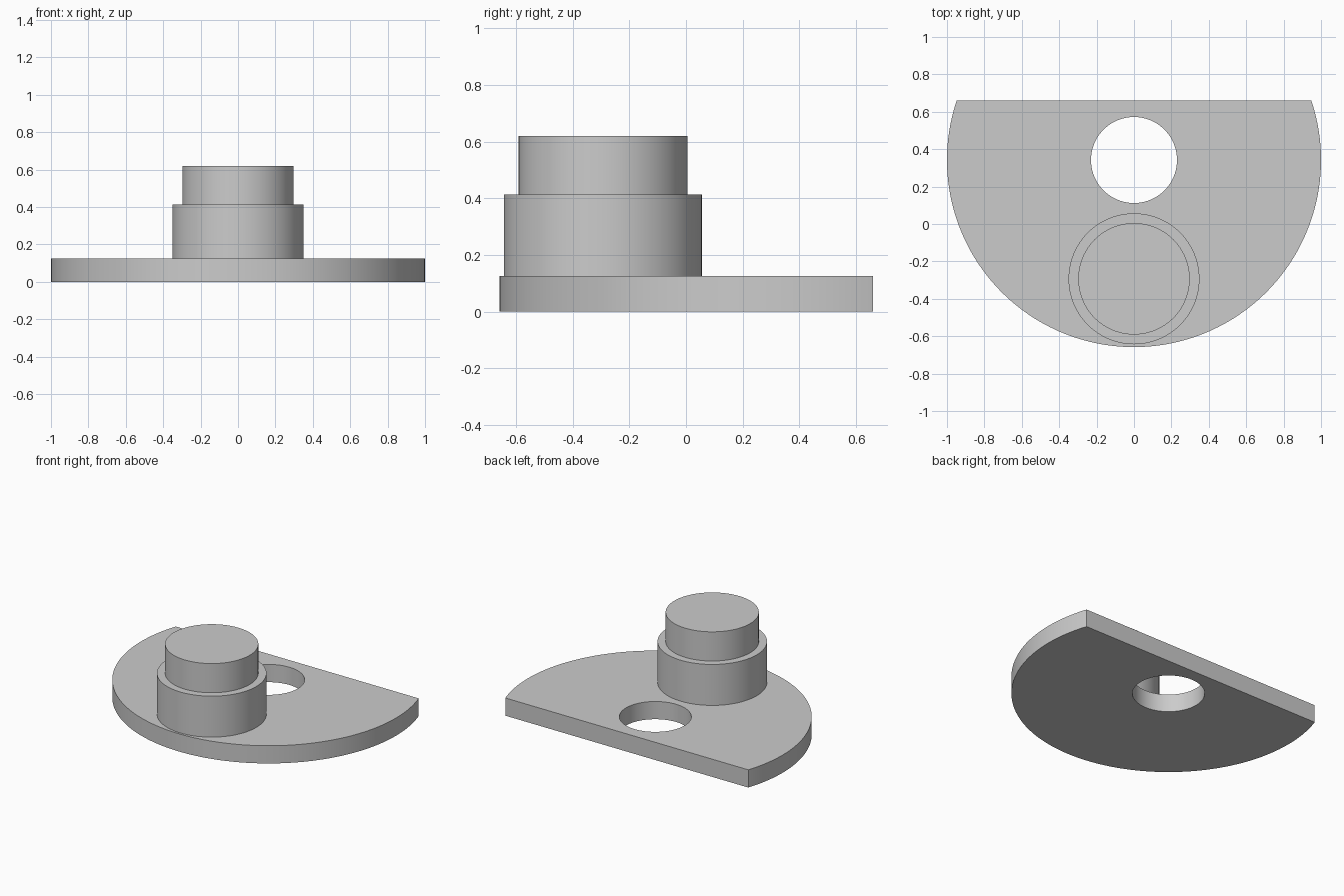
import bpy, bmesh
from math import sin, cos, pi, asin, radians

if "Cube" in bpy.data.objects:
    bpy.data.objects.remove(bpy.data.objects["Cube"], do_unlink=True)

PLATE_Y, BACK_Y, BOSS_Y = 0.342, 0.66, -0.293
PLATE_TOP, BOSS_TOP, PIN_TOP = 0.125, 0.414, 0.62

grey = bpy.data.materials.new("plain grey")
grey.use_nodes = True
colour = (0.6, 0.6, 0.6, 1)
grey.diffuse_color = colour
grey.node_tree.nodes["Principled BSDF"].inputs["Base Color"].default_value = colour


def arc(radius, y, start, end, steps):
    angles = [start + (end - start) * i / steps for i in range(steps + 1)]
    return [(radius * cos(a), y + radius * sin(a)) for a in angles]


def extruded(name, loops, bottom, top):
    """Solid from closed outlines; later outlines are holes in the first."""
    bm = bmesh.new()
    edges = []
    for loop in loops:
        verts = [bm.verts.new((x, y, bottom)) for x, y in loop]
        edges += [bm.edges.new((v, verts[i - 1])) for i, v in enumerate(verts)]
    if len(loops) == 1:
        bm.faces.new(verts)
    else:
        bmesh.ops.triangle_fill(bm, edges=edges, use_beauty=True)
    result = bmesh.ops.extrude_face_region(bm, geom=bm.faces[:], use_keep_orig=True)
    moved = [g for g in result["geom"] if isinstance(g, bmesh.types.BMVert)]
    bmesh.ops.translate(bm, verts=moved, vec=(0, 0, top - bottom))
    bmesh.ops.recalc_face_normals(bm, faces=bm.faces[:])
    mesh = bpy.data.meshes.new(name)
    bm.to_mesh(mesh)
    bm.free()
    mesh.materials.append(grey)
    obj = bpy.data.objects.new(name, mesh)
    bpy.context.collection.objects.link(obj)
    bpy.ops.object.select_all(action='DESELECT')
    obj.select_set(True)
    bpy.context.view_layer.objects.active = obj
    bpy.ops.object.shade_smooth_by_angle(angle=radians(30))
    return obj


def circle(radius, y):
    return arc(radius, y, 0, 2 * pi, 96)[:-1]


# Base plate: disc with a flat back edge and a through hole
flat = asin(BACK_Y - PLATE_Y)
outline = arc(1, PLATE_Y, pi - flat, 2 * pi + flat, 128)
extruded("base_plate", [outline, circle(0.23, PLATE_Y)], 0, PLATE_TOP)

# Stepped post near the front edge
extruded("lower_boss", [circle(0.35, BOSS_Y)], PLATE_TOP, BOSS_TOP)
extruded("upper_pin", [circle(0.298, BOSS_Y)], BOSS_TOP, PIN_TOP)
